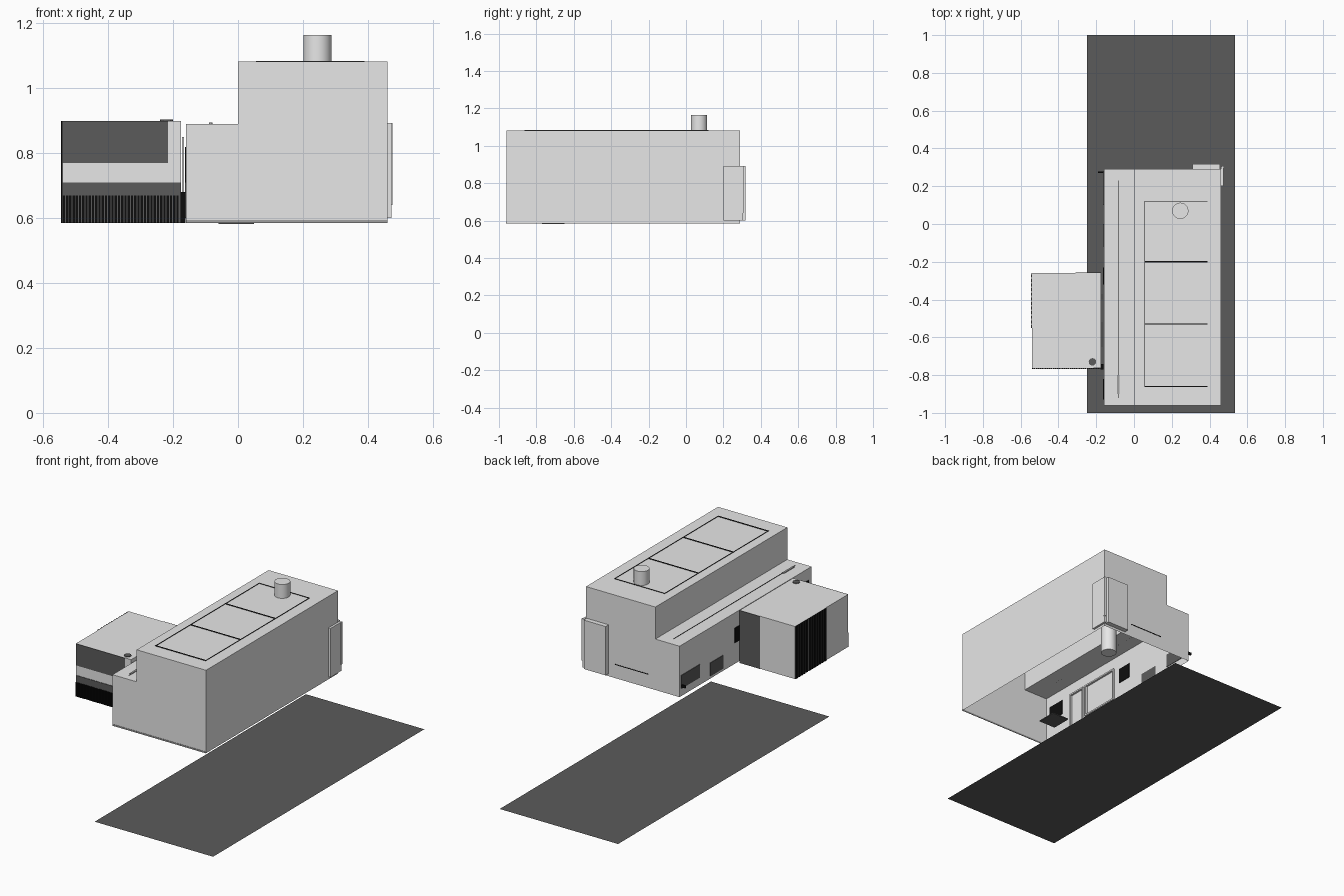
import bpy, bmesh, math

if "Cube" in bpy.data.objects:
    bpy.data.objects.remove(bpy.data.objects["Cube"])


def mat(name, v):
    m = bpy.data.materials.new(name)
    m.diffuse_color = (v, v, v, 1)
    m.use_nodes = True
    m.node_tree.nodes["Principled BSDF"].inputs["Base Color"].default_value = m.diffuse_color
    return m


LIGHT = mat("light_grey", 0.8)
DARK = mat("dark_grey", 0.105)
MID = mat("mid_grey", 0.35)
BLACK = mat("black", 0.004)


def make(name, bm, material):
    me = bpy.data.meshes.new(name)
    bm.to_mesh(me)
    bm.free()
    ob = bpy.data.objects.new(name, me)
    bpy.context.collection.objects.link(ob)
    me.materials.append(material)
    return ob


def add_box(bm, x, y, z):
    r = bmesh.ops.create_cube(bm, size=1)
    for v in r["verts"]:
        v.co = [a[0] if c < 0 else a[1] for a, c in zip((x, y, z), v.co)]


def box(name, x, y, z, material):
    bm = bmesh.new()
    add_box(bm, x, y, z)
    return make(name, bm, material)


def boxes(name, items, material):
    bm = bmesh.new()
    for b in items:
        add_box(bm, *b)
    return make(name, bm, material)


def open_shell(name, profile, y0, y1, material):
    """Extrude an xz profile along y, with end walls and no bottom."""
    bm = bmesh.new()
    a = [bm.verts.new((x, y0, z)) for x, z in profile]
    b = [bm.verts.new((x, y1, z)) for x, z in profile]
    for i in range(len(a) - 1):
        bm.faces.new((a[i], b[i], b[i + 1], a[i + 1]))
    bm.faces.new(a)
    bm.faces.new(b[::-1])
    return make(name, bm, material)


# ground sheet
bm = bmesh.new()
bm.faces.new([bm.verts.new(p) for p in
              ((-0.25, -1, 0), (0.535, -1, 0), (0.535, 1, 0), (-0.25, 1, 0))])
make("ground_sheet", bm, DARK)

# stepped main hall and side bay, both open underneath
B = 0.585
open_shell("main_hall", [(-0.16, B), (-0.16, 0.89), (0, 0.89), (0, 1.082),
                         (0.46, 1.082), (0.46, B)], -0.96, 0.29, LIGHT)
open_shell("side_bay", [(-0.54, B), (-0.54, 0.9), (-0.175, 0.9), (-0.175, B)],
           -0.762, -0.26, LIGHT)

# bay cladding: dark bands in front, dark panel at the back
F = (-0.765, -0.761)
box("bay_front_window", (-0.54, -0.215), F, (0.77, 0.9), DARK)
box("bay_front_band", (-0.54, -0.175), F, (0.67, 0.71), DARK)
box("bay_slat_backing", (-0.54, -0.175), F, (B, 0.67), DARK)
box("bay_back_panel", (-0.31, -0.175), (-0.261, -0.257), (B, 0.9), DARK)
box("bay_side_backing", (-0.542, -0.539), (-0.55, -0.26), (B, 0.9), DARK)

# black vertical slats
boxes("bay_front_slats", [((-0.54 + i * 0.01, -0.533 + i * 0.01), (-0.768, -0.764), (B, 0.67))
                          for i in range(36)], BLACK)
boxes("bay_side_slats", [((-0.545, -0.541), (-0.55 + i * 0.0244, -0.535 + i * 0.0244), (B, 0.9))
                         for i in range(12)], BLACK)

# slim pieces in the gap between bay and hall
box("gap_plinth", (-0.177, -0.161), (-0.77, -0.74), (B, 0.68), BLACK)
boxes("gap_door_leaves", [((-0.173, -0.167), (-0.65, -0.52), (B, 0.85)),
                          ((-0.173, -0.167), (-0.40, -0.37), (B, 0.85))], LIGHT)

# left wall openings, seen on both sides of the wall
W = (-0.163, -0.157)
boxes("wall_windows", [(W, (-0.93, -0.82), (0.73, 0.82)),
                       (W, (-0.32, -0.23), (0.71, 0.80))], BLACK)
boxes("wall_openings", [(W, (-0.12, 0.0), (0.6, 0.68)),
                        (W, (0.1, 0.275), (0.63, 0.71))], DARK)
box("louver_stub", (-0.19, -0.16), (0.27, 0.278), (0.64, 0.655), BLACK)


def frame(name, y0, y1, z0, z1):
    t, x = 0.009, (-0.16, -0.148)
    boxes(name, [(x, (y0, y0 + t), (z0, z1)), (x, (y1 - t, y1), (z0, z1)),
                 (x, (y0 + t, y1 - t), (z1 - t, z1)),
                 (x, (y0 + t, y1 - t), (z0, z0 + t))], LIGHT)


frame("door_frame", -0.745, -0.63, B, 0.82)
frame("inner_window_frame", -0.61, -0.36, 0.62, 0.82)
box("door_mat", (-0.06, 0.05), (-0.77, -0.65), (0.582, 0.588), DARK)

# plinth at the front and seam on the back
box("front_plinth", (-0.16, 0.46), (-0.962, -0.959), (B, 0.594), MID)
box("back_seam", (0.045, 0.267), (0.289, 0.292), (0.665, 0.669), BLACK)

# cover wrapped round the back right corner
boxes("corner_cover", [((0.31, 0.455), (0.29, 0.318), (0.6, 0.893)),
                       ((0.46, 0.473), (0.2, 0.305), (0.6, 0.893))], LIGHT)
box("corner_cover_trim", (0.465, 0.476), (0.296, 0.308), (0.64, 0.893), LIGHT)

# roof seams
Z = (1.082, 1.085)
boxes("roof_seams", [((0.055, 0.39), (y - 0.003, y + 0.003), Z) for y in (-0.86, -0.53, -0.2)]
      + [((x - 0.001, x + 0.001), (-0.86, 0.12), Z) for x in (0.057, 0.389)]
      + [((0.055, 0.39), (0.119, 0.121), Z)], BLACK)
box("lower_roof_seam", (-0.081, -0.079), (-0.92, 0.23), (0.89, 0.892), BLACK)
box("lower_roof_vent", (-0.09, -0.078), (-0.9, -0.8), (0.89, 0.894), MID)

# small round vent on the bay roof
bm = bmesh.new()
bmesh.ops.create_cone(bm, cap_ends=True, segments=12, radius1=0.02, radius2=0.02, depth=0.004)
make("bay_roof_vent", bm, DARK).location = (-0.22, -0.73, 0.902)

# chimney running down through the hall
bm = bmesh.new()
bmesh.ops.create_cone(bm, cap_ends=True, segments=32, radius1=0.043, radius2=0.043, depth=0.58)
for f in bm.faces:
    f.smooth = len(f.verts) == 4
make("chimney", bm, LIGHT).location = (0.245, 0.07, 0.875)
